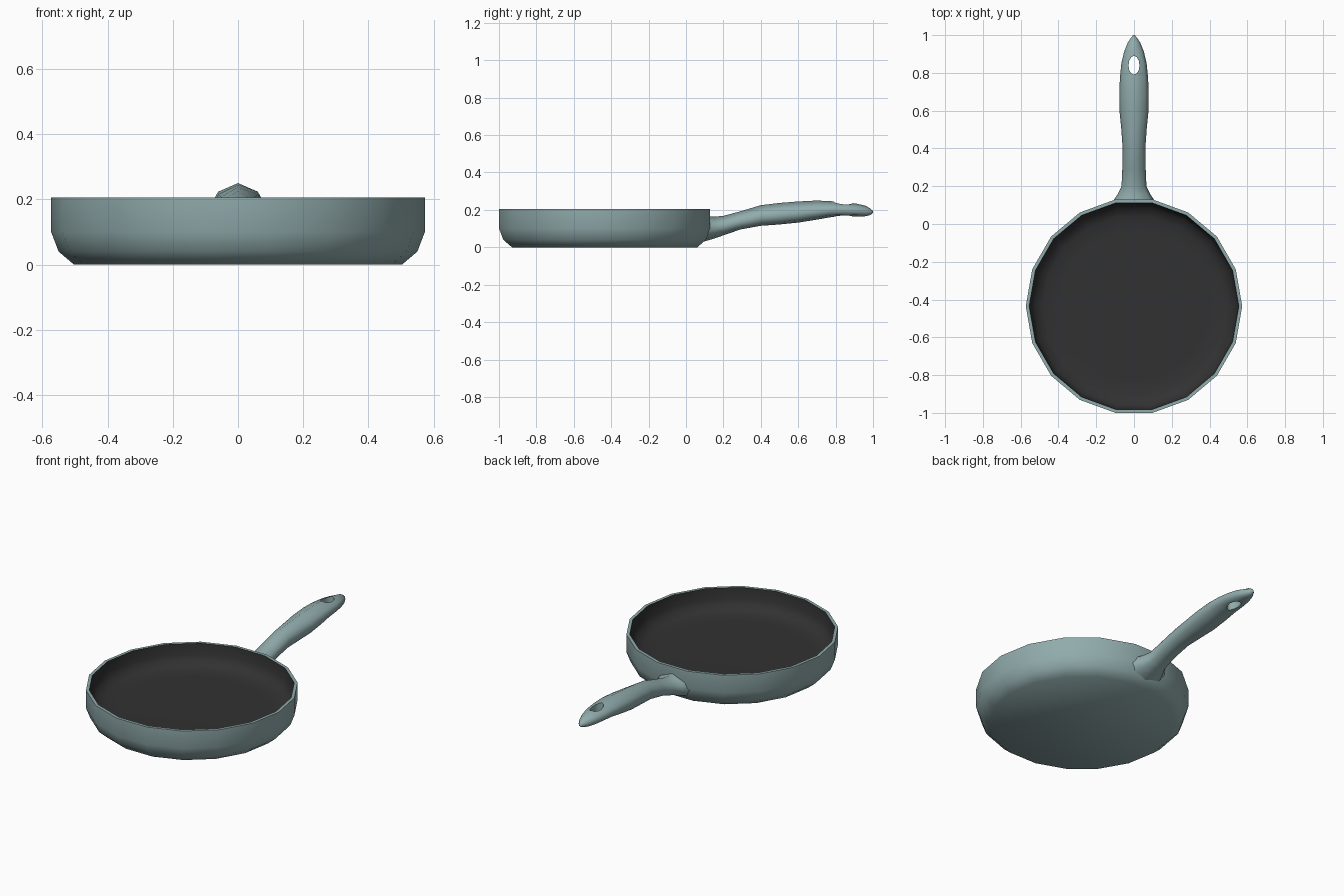
import bpy, bmesh, math

if "Cube" in bpy.data.objects:
    bpy.data.objects.remove(bpy.data.objects["Cube"])

def material(name, rgb):
    m = bpy.data.materials.new(name)
    m.diffuse_color = (*rgb, 1)
    m.use_nodes = True
    m.node_tree.nodes["Principled BSDF"].inputs["Base Color"].default_value = m.diffuse_color
    return m

teal = material("pale teal enamel", (0.285, 0.41, 0.415))
dark = material("dark non-stick coating", (0.031, 0.031, 0.031))

def finish(bm, name, mats):
    bmesh.ops.recalc_face_normals(bm, faces=bm.faces)
    me = bpy.data.meshes.new(name)
    bm.to_mesh(me)
    bm.free()
    for m in mats:
        me.materials.append(m)
    ob = bpy.data.objects.new(name, me)
    bpy.context.collection.objects.link(ob)
    return ob

def loft(bm, rings, mats=None):
    """Bridge point rings with quads and cap both ends."""
    vs = [[bm.verts.new(p) for p in r] for r in rings]
    n = len(vs[0])
    for k, (a, b) in enumerate(zip(vs, vs[1:])):
        for i in range(n):
            f = bm.faces.new((a[i], a[(i + 1) % n], b[(i + 1) % n], b[i]))
            f.material_index = mats[k] if mats else 0
    bm.faces.new(vs[0])
    bm.faces.new(vs[-1]).material_index = mats[-1] if mats else 0

def smooth(ob, degrees):
    bpy.ops.object.select_all(action='DESELECT')
    ob.select_set(True)
    bpy.context.view_layer.objects.active = ob
    bpy.ops.object.shade_smooth_by_angle(angle=math.radians(degrees))

# Pan: 18-sided turned body, outside profile then rim then dark inside
CY, N = -0.435, 18
outer = [(0.503, 0), (0.55, 0.04), (0.573, 0.1), (0.573, 0.205)]
inner = [(0.555, 0.205), (0.55, 0.14), (0.53, 0.1), (0.48, 0.08), (0.4, 0.078)]
rings = [[(r * math.cos(math.tau * i / N), CY + r * math.sin(math.tau * i / N), z)
          for i in range(N)] for r, z in outer + inner]
bm = bmesh.new()
loft(bm, rings, [0, 0, 0, 0, 1, 1, 1, 1])
smooth(finish(bm, "pan", [teal, dark]), 50)

def wall_y(z):
    """Y just inside the rear outer wall at height z."""
    for (r0, z0), (r1, z1) in zip(outer, outer[1:]):
        if z <= z1:
            r = r0 + (r1 - r0) * (z - z0) / (z1 - z0)
            return CY + r * math.cos(math.pi / N) - 0.006

# Handle: eight-sided sections as y, half width, bottom z, top z
sections = [(None, 0.112, 0.028, 0.165), (0.155, 0.088, 0.048, 0.164),
            (0.2, 0.066, 0.064, 0.168), (0.29, 0.062, 0.095, 0.192),
            (0.4, 0.06, 0.115, 0.225), (0.5, 0.067, 0.122, 0.237),
            (0.6, 0.077, 0.132, 0.245), (0.7, 0.078, 0.148, 0.25),
            (0.78, 0.074, 0.162, 0.246), (0.85, 0.067, 0.165, 0.24),
            (0.91, 0.053, 0.165, 0.234), (0.96, 0.033, 0.166, 0.222),
            (0.985, 0.017, 0.172, 0.208), (1.0, 0.004, 0.184, 0.194)]
unit = [(0, 1), (0.78, 0.48), (1, -0.12), (0.78, -0.75),
        (0, -1), (-0.78, -0.75), (-1, -0.12), (-0.78, 0.48)]
rings = []
for y, w, lo, hi in sections:
    ring = []
    for u, v in unit:
        z = (lo + hi) / 2 + v * (hi - lo) / 2
        ring.append((u * w, wall_y(z) if y is None else y, z))
    rings.append(ring)
bm = bmesh.new()
loft(bm, rings)
handle = finish(bm, "handle", [teal])

# Oval hanging hole cut through the handle
bm = bmesh.new()
loft(bm, [[(0.029 * math.cos(math.tau * i / 12), 0.84 + 0.05 * math.sin(math.tau * i / 12), z)
           for i in range(12)] for z in (0.05, 0.35)])
cutter = finish(bm, "hole_cutter", [teal])
cutter.hide_render = True
mod = handle.modifiers.new("hole", 'BOOLEAN')
mod.operation = 'DIFFERENCE'
mod.solver = 'EXACT'
mod.object = cutter
bpy.context.view_layer.objects.active = handle
bpy.ops.object.modifier_apply(modifier="hole")
bpy.data.objects.remove(cutter)

# Open the hidden end of the handle inside the pan wall
bm = bmesh.new()
bm.from_mesh(handle.data)
bmesh.ops.delete(bm, geom=[f for f in bm.faces if all(v.co.y < 0.13 for v in f.verts)],
                 context='FACES')
bm.to_mesh(handle.data)
bm.free()
smooth(handle, 70)
